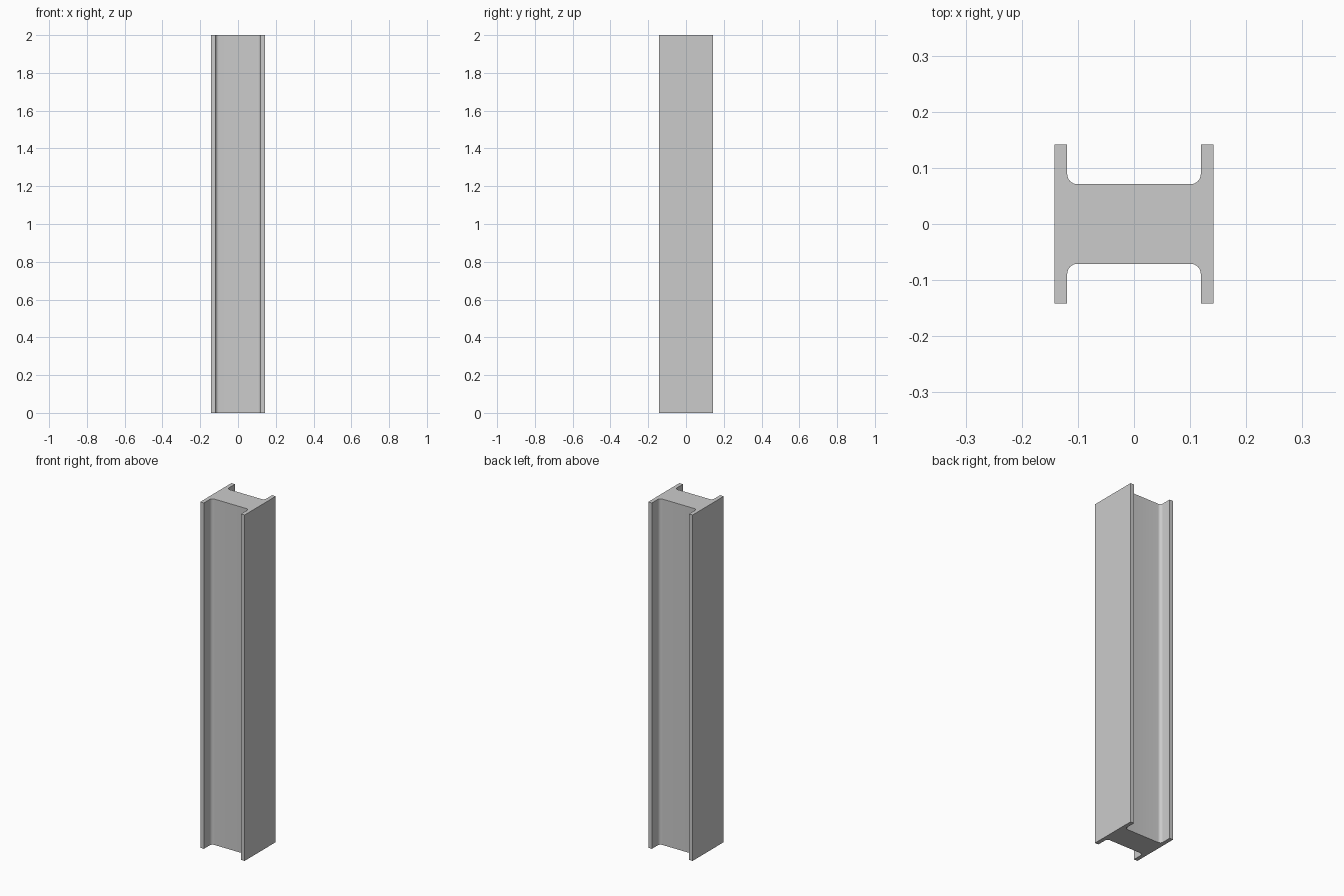
import bpy, bmesh
from math import cos, sin, pi

if "Cube" in bpy.data.objects:
    bpy.data.objects.remove(bpy.data.objects["Cube"])

HALF = 0.142      # half width and half depth
INNER = 0.119     # inner face of the flanges
WEB = 0.071       # half thickness of the web
R = 0.018         # fillet radius
HEIGHT = 2.0
SEG = 8

# One quarter of the section: flange tip, then the fillet into the web
quarter = [(HALF, HALF), (INNER, HALF)]
for i in range(SEG + 1):
    a = -pi / 2 * i / SEG
    quarter.append((INNER - R + R * cos(a), WEB + R + R * sin(a)))

# Mirror the quarter into the full H section, counter-clockwise
upper = quarter + [(-x, y) for x, y in reversed(quarter)]
section = upper + [(-x, -y) for x, y in upper]

# Extrude the section into the column
bm = bmesh.new()
base = bm.faces.new([bm.verts.new((x, y, 0)) for x, y in section])
top = bmesh.ops.extrude_face_region(bm, geom=[base], use_keep_orig=True)
bmesh.ops.translate(bm, vec=(0, 0, HEIGHT),
                    verts=[v for v in top["geom"] if isinstance(v, bmesh.types.BMVert)])
bmesh.ops.recalc_face_normals(bm, faces=bm.faces)
mesh = bpy.data.meshes.new("steel_column")
bm.to_mesh(mesh)
bm.free()

column = bpy.data.objects.new("steel_column", mesh)
bpy.context.collection.objects.link(column)
bpy.context.view_layer.objects.active = column
column.select_set(True)
bpy.ops.object.shade_smooth_by_angle(angle=pi / 6)
